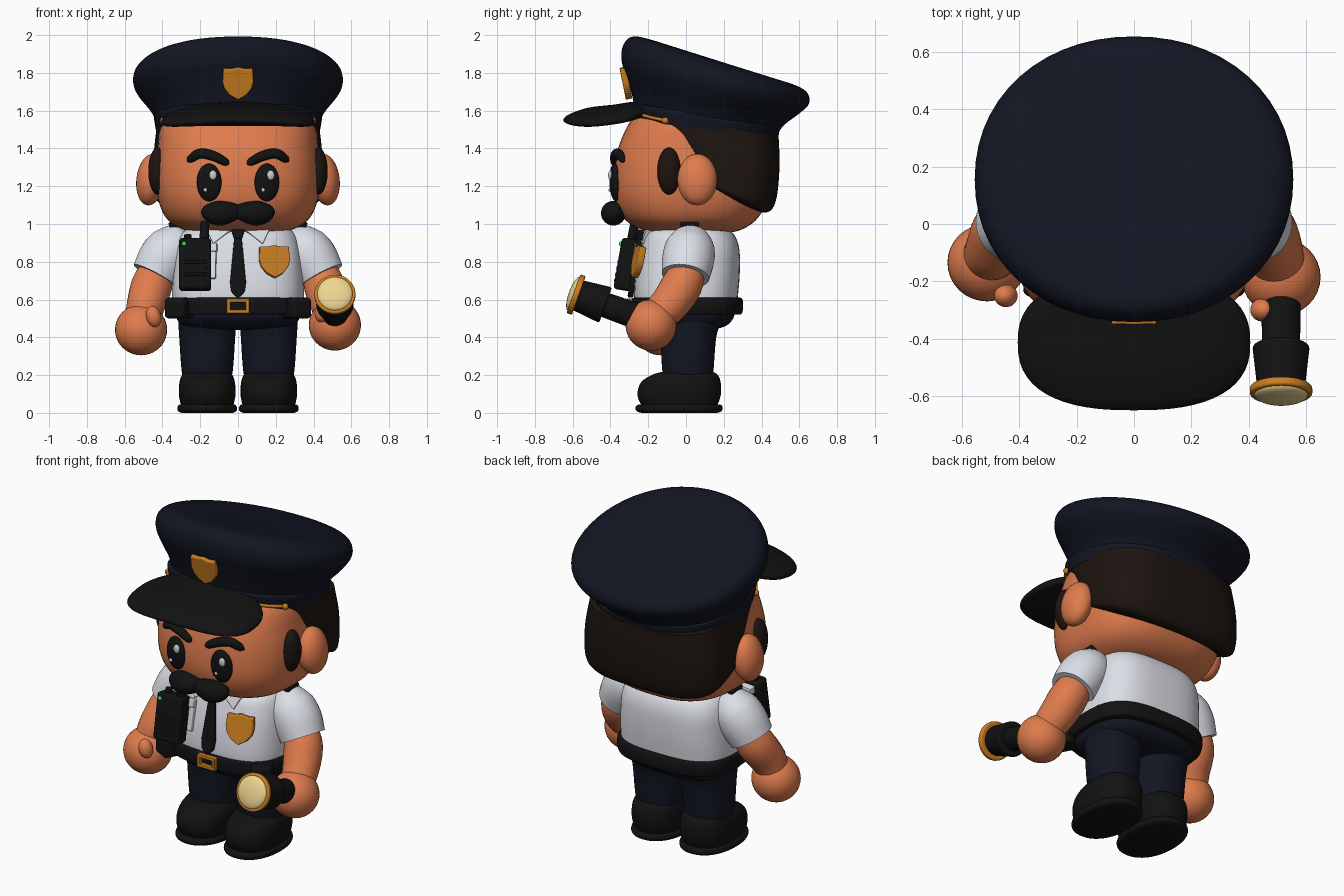
import bpy, bmesh
from math import cos, sin, pi, copysign
from mathutils import Vector, Euler

if "Cube" in bpy.data.objects:
    bpy.data.objects.remove(bpy.data.objects["Cube"])

def mat(name, *rgb):
    m = bpy.data.materials.new(name)
    m.diffuse_color = (*rgb, 1)
    m.use_nodes = True
    m.node_tree.nodes["Principled BSDF"].inputs["Base Color"].default_value = m.diffuse_color
    return m

SKIN = mat("skin", .74, .20, .075)
WHITE = mat("shirt_white", .72, .74, .80)
NAVY = mat("navy", .006, .008, .016)
BLACK = mat("black", .006, .006, .006)
HAIR = mat("hair_brown", .012, .007, .005)
GOLD = mat("gold", .60, .21, .015)
LENS = mat("lens", .85, .66, .28)
SHINE = mat("shine", .8, .8, .8)
GREEN = mat("green", .02, .8, .08)

def finish(name, bm, m, bevel=0):
    bmesh.ops.recalc_face_normals(bm, faces=bm.faces[:])
    me = bpy.data.meshes.new(name)
    bm.to_mesh(me)
    bm.free()
    ob = bpy.data.objects.new(name, me)
    bpy.context.collection.objects.link(ob)
    me.materials.append(m)
    bpy.ops.object.select_all(action='DESELECT')
    ob.select_set(True)
    bpy.context.view_layer.objects.active = ob
    bpy.ops.object.shade_smooth_by_angle(angle=.75)
    if bevel:
        b = ob.modifiers.new("bevel", 'BEVEL')
        b.width, b.segments = bevel, 3
    return ob

def interp(rows, k=5):
    """Catmull-Rom resampling of section rows."""
    p = [rows[0]] + list(rows) + [rows[-1]]
    out = []
    for i in range(1, len(p) - 2):
        for j in range(k):
            t = j / k
            out.append([.5 * (2*b + (c-a)*t + (2*a-5*b+4*c-d)*t*t + (3*b-a-3*c+d)*t**3)
                        for a, b, c, d in zip(p[i-1], p[i], p[i+1], p[i+2])])
    return out + [list(rows[-1])]

def skin_rings(rings):
    bm = bmesh.new()
    vs = [[bm.verts.new(p) for p in r] for r in rings]
    n = len(vs[0])
    for a, b in zip(vs, vs[1:]):
        for i in range(n):
            bm.faces.new((a[i], a[(i+1) % n], b[(i+1) % n], b[i]))
    bm.faces.new(vs[0])
    bm.faces.new(vs[-1])
    return bm

def loft(name, rows, m, n=2.5, cx=0, arch=0, seg=56):
    """Rows: front y, front z, back y, back z, half width; superellipse rings."""
    rings = []
    for yf, zf, yb, zb, rx in interp(rows):
        ring = []
        for i in range(seg):
            a = 2 * pi * i / seg
            c, s = (copysign(abs(v) ** (2 / n), v) for v in (cos(a), sin(a)))
            x = rx * c
            ring.append((cx + x, (yf+yb)/2 + s*(yb-yf)/2, (zf+zb)/2 + s*(zb-zf)/2 - arch*x*x))
        rings.append(ring)
    return finish(name, skin_rings(rings), m)

def level(*rows):
    return [(f, z, b, z, r) for z, f, b, r in rows]

def tube(name, rows, m, seg=32):
    """Rows: x, y, z, radius along a path."""
    q = interp(rows)
    rings = []
    for i, r in enumerate(q):
        d = Vector(q[min(i+1, len(q)-1)][:3]) - Vector(q[max(i-1, 0)][:3])
        rot = d.to_track_quat('Z', 'Y')
        rings.append([Vector(r[:3]) + rot @ Vector((r[3]*cos(2*pi*k/seg), r[3]*sin(2*pi*k/seg), 0))
                      for k in range(seg)])
    return finish(name, skin_rings(rings), m)

def ball(name, loc, rad, m, rot=(0, 0, 0)):
    bm = bmesh.new()
    bmesh.ops.create_uvsphere(bm, u_segments=32, v_segments=20, radius=1)
    e = Euler(rot).to_matrix()
    for v in bm.verts:
        v.co = e @ Vector(a * b for a, b in zip(v.co, rad)) + Vector(loc)
    return finish(name, bm, m)

def plate(name, pts, loc, depth, m, rot=(0, 0, 0), bevel=.005):
    """Outline in x/z extruded along y."""
    ob = finish(name, skin_rings([[(x, y, z) for x, z in pts] for y in (-depth/2, depth/2)]), m, bevel)
    ob.location, ob.rotation_euler = loc, rot
    return ob

def box(name, loc, size, m, rot=(0, 0, 0), bevel=.012):
    x, z = size[0] / 2, size[2] / 2
    return plate(name, [(-x, -z), (x, -z), (x, z), (-x, z)], loc, size[1], m, rot, bevel)

def rod(name, p0, p1, r0, r1, m, bevel=.006):
    p0, p1 = Vector(p0), Vector(p1)
    rot = (p1 - p0).to_track_quat('Z', 'Y')
    rings = [[p + rot @ Vector((r*cos(2*pi*k/40), r*sin(2*pi*k/40), 0)) for k in range(40)]
             for p, r in ((p0, r0), (p1, r1))]
    return finish(name, skin_rings(rings), m, bevel)

def shield(name, w, h, loc, rot):
    half = [(0, 1), (.45, .9), (.95, .93), (1, .1), (.88, -.3), (.55, -.7), (0, -1)]
    pts = half + [(-x, z) for x, z in half[-2:0:-1]]
    return plate(name, [(x*w, z*h) for x, z in pts], loc, .035, GOLD, rot, .006)

# Head and hair
loft("head", level((.95, -.1, .18, .15), (.965, -.22, .28, .27), (1.02, -.32, .37, .37),
     (1.12, -.375, .43, .42), (1.25, -.385, .45, .435), (1.4, -.36, .45, .425),
     (1.55, -.29, .44, .40), (1.62, -.2, .4, .3)), SKIN, 2.6)
loft("hair", [(.1, 1.2, .3, 1.1, .3), (0, 1.26, .42, 1.06, .425), (-.03, 1.30, .475, 1.12, .448),
     (-.1, 1.42, .495, 1.3, .447), (-.22, 1.57, .49, 1.47, .43)], HAIR, 3.2)

# Cap crown, band, visor, badge
loft("cap_crown", [(-.27, 1.58, .48, 1.46, .425), (-.285, 1.68, .515, 1.52, .46), (-.315, 1.78, .60, 1.585, .525),
     (-.34, 1.86, .65, 1.635, .555), (-.335, 1.94, .645, 1.69, .54), (-.29, 1.99, .59, 1.73, .47),
     (-.2, 1.98, .47, 1.77, .35), (0, 1.915, .25, 1.835, .12), (.1, 1.88, .13, 1.87, .015)], NAVY, 2.1)
loft("cap_band", [(-.275, 1.55, .485, 1.45, .435), (-.288, 1.63, .495, 1.5, .445),
     (-.27, 1.64, .48, 1.51, .43)], NAVY, 2.4)
loft("cap_visor", [(-.52, 1.52, -.3, 1.57, .22), (-.62, 1.53, -.2, 1.585, .37), (-.65, 1.55, -.18, 1.605, .405),
     (-.62, 1.58, -.18, 1.63, .385), (-.52, 1.615, -.2, 1.645, .29), (-.4, 1.63, -.3, 1.645, .1)],
     BLACK, 2.5, arch=.25)
shield("cap_badge", .082, .087, (0, -.318, 1.745), (.2, 0, 0))

# Face
for s, side in ((-1, "left"), (1, "right")):
    ball(f"eye_{side}", (s*.153, -.375, 1.22), (.066, .03, .10), BLACK, (.04, 0, s*.12))
    ball(f"eye_shine_{side}", (s*.153 + .02, -.4, 1.258), (.02, .012, .026), SHINE)
    ball(f"eye_glint_{side}", (s*.153 - .02, -.4, 1.18), (.01, .01, .011), SHINE)
    tube(f"eyebrow_{side}", [(s*.048, -.375, 1.32, .004), (s*.065, -.378, 1.327, .02), (s*.13, -.375, 1.36, .026),
         (s*.2, -.36, 1.373, .026), (s*.25, -.335, 1.345, .021), (s*.268, -.325, 1.33, .004)], BLACK)
    tube(f"moustache_{side}", [(-s*.01, -.385, 1.065, .035), (s*.04, -.388, 1.062, .054), (s*.09, -.385, 1.057, .065),
         (s*.14, -.375, 1.06, .057), (s*.178, -.365, 1.07, .032), (s*.192, -.36, 1.075, .004)], BLACK)
    ball(f"ear_{side}", (s*.463, .06, 1.235), (.075, .105, .137), SKIN, (0, s*-.12, 0))
    ball(f"sideburn_{side}", (s*.425, -.09, 1.28), (.05, .062, .125), HAIR)
    tube(f"cap_cord_{side}", [(s*.395, -.11, 1.548, .009), (s*.335, -.19, 1.565, .009),
         (s*.25, -.255, 1.585, .009)], GOLD)
    ball(f"cap_button_{side}", (s*.395, -.11, 1.547), (.018, .018, .018), GOLD)

# Torso, belt and hips
loft("shirt", level((.54, -.26, .265, .34), (.62, -.275, .275, .35), (.75, -.265, .285, .345),
     (.88, -.235, .28, .33), (.96, -.2, .24, .29), (1.0, -.1, .15, .2)), WHITE, 3)
loft("belt", level((.52, -.27, .275, .345), (.525, -.285, .295, .36), (.565, -.29, .303, .367),
     (.605, -.285, .297, .362), (.61, -.26, .275, .34)), BLACK, 2.9)
loft("hips", level((.44, -.12, .14, .2), (.46, -.2, .21, .29), (.50, -.245, .25, .325), (.55, -.25, .26, .33)), NAVY, 2.8)
for x, z, w, h in ((0, .595, .12, .02), (0, .537, .12, .02), (-.05, .566, .02, .07), (.05, .566, .02, .07)):
    box("belt_buckle_bar", (x, -.298, z), (w, .03, h), GOLD, bevel=.004)

# Tie, collar, pocket and shirt badge
plate("tie", [(-.018, .16), (.018, .16), (.042, -.1), (.036, -.15), (0, -.185), (-.036, -.15), (-.042, -.1)],
      (0, -.268, .79), .03, BLACK, (-.15, 0, 0), .008)
plate("tie_knot", [(-.036, .025), (.036, .025), (.02, -.025), (-.02, -.025)], (0, -.245, .945), .04, BLACK, (-.15, 0, 0))
for s in (-1, 1):
    plate("collar_flap", [(s*.03, .04), (s*.17, .04), (s*.13, -.045)], (0, -.222, .935), .03, WHITE, (-.3, 0, s*.1))
box("shirt_pocket", (-.2, -.247, .80), (.17, .025, .18), WHITE, (-.17, 0, -.15), .005)
box("pocket_flap", (-.2, -.245, .875), (.18, .035, .045), WHITE, (-.17, 0, -.15), .005)
shield("shirt_badge", .082, .088, (.193, -.256, .80), (-.2, 0, .2))

# Arms, hands, legs and boots
for s, side in ((-1, "left"), (1, "right")):
    hy, hz = (-.135, .44) if s < 0 else (-.185, .465)
    tube(f"sleeve_{side}", [(s*.28, .03, .965, .03), (s*.295, .028, .945, .085), (s*.335, .022, .885, .128),
         (s*.39, .012, .815, .138), (s*.44, -.003, .725, .127)], WHITE)
    tube(f"forearm_{side}", [(s*.42, .01, .77, .09), (s*.455, -.02, .68, .108), (s*.485, -.085, .58, .103),
         (s*.51, hy + .02, .5, .09)], SKIN)
    ball(f"hand_{side}", (s*.513, hy, hz), (.138, .135, .135), SKIN)
    ball(f"thumb_{side}", (s*.447, hy - .115, hz + .07), (.04, .04, .056), SKIN, (0, s*.25, 0))
    box(f"shoulder_tab_{side}", (s*.335, .02, 1.0), (.06, .1, .04), BLACK, (0, s*.4, 0), .01)
    box(f"belt_pouch_{side}", (s*.31, -.21, .555), (.12, .13, .11), BLACK, (0, 0, s*.5), .02)
    cx = s * .163
    loft(f"leg_{side}", level((.15, -.1, .13, .115), (.22, -.125, .145, .135), (.4, -.135, .16, .148),
         (.5, -.15, .19, .153), (.54, -.14, .18, .14)), NAVY, 2.3, cx)
    loft(f"boot_{side}", level((.02, -.2, .14, .12), (.04, -.235, .165, .138), (.1, -.257, .185, .15), (.165, -.235, .183, .146),
         (.205, -.17, .165, .13), (.22, -.11, .13, .1)), BLACK, 2.4, cx)
    loft(f"sole_{side}", level((0, -.235, .165, .135), (.008, -.26, .187, .153), (.025, -.268, .194, .158),
         (.042, -.258, .185, .15), (.046, -.23, .16, .13)), BLACK, 2.2, cx)

# Radio on the chest
T = (-.17, 0, 0)
box("radio_body", (-.227, -.315, .785), (.17, .095, .275), BLACK, T, .018)
for i in range(4):
    box("radio_grille_bar", (-.227, -.373 + i*.006, .70 + i*.033), (.12, .016, .018), BLACK, T, .004)
rod("radio_antenna", (-.18, -.29, .9), (-.175, -.268, 1.03), .026, .022, BLACK)
rod("radio_knob", (-.265, -.29, .9), (-.265, -.283, .945), .02, .02, BLACK)
ball("radio_light", (-.285, -.345, .895), (.012, .01, .012), GREEN)

# Flashlight in the right hand
def along(t):
    return Vector((.513, -.2 - .942*t, .49 + .336*t))
rod("flashlight_handle", along(-.02), along(.26), .07, .066, BLACK)
rod("flashlight_head", along(.24), along(.395), .10, .083, BLACK, .01)
rod("flashlight_ring", along(.39), along(.42), .109, .109, GOLD, .008)
ball("flashlight_lens", along(.418), (.094, .027, .094), LENS, (-.343, 0, 0))
